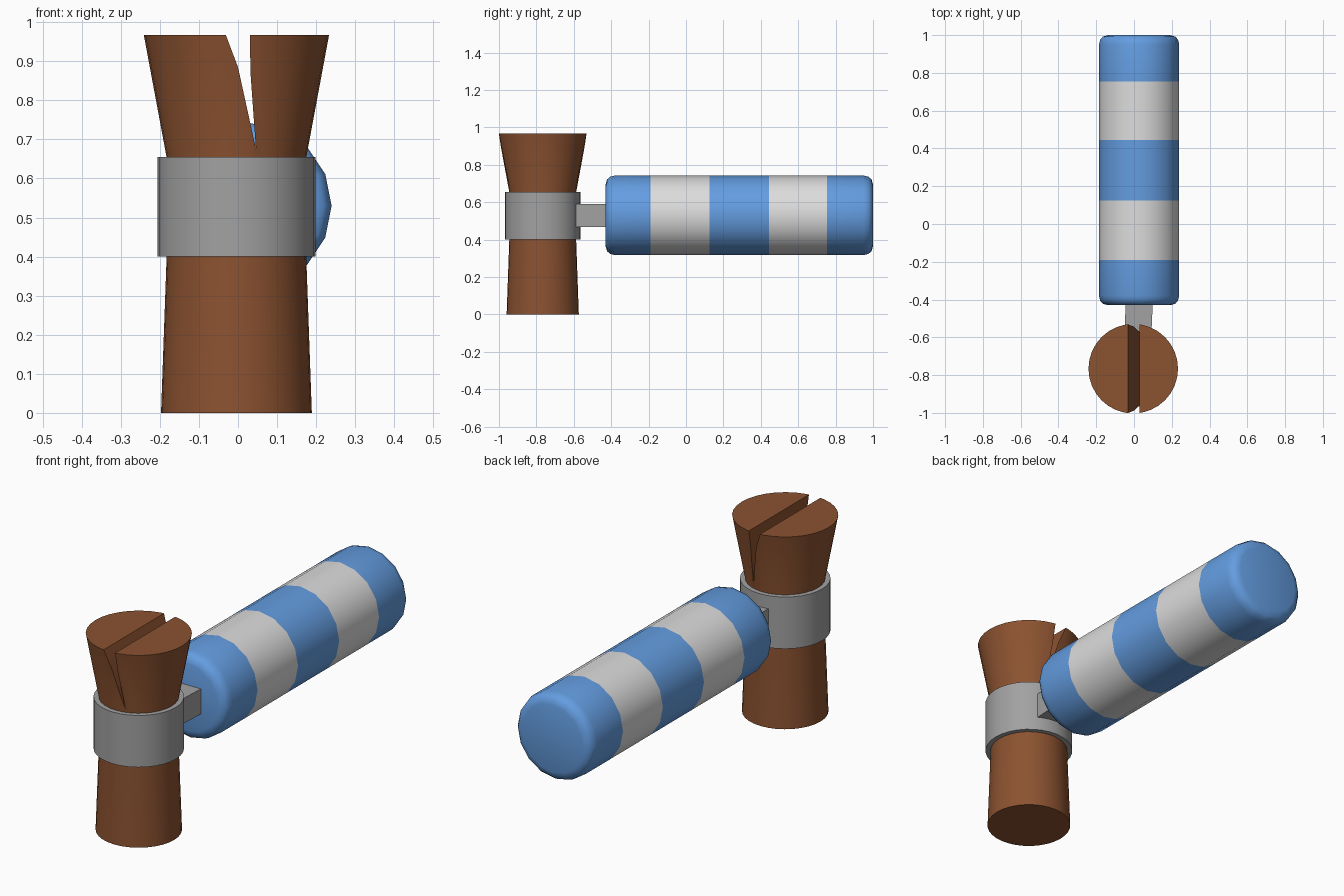
import bpy, bmesh, math
from mathutils import Vector

if "Cube" in bpy.data.objects:
    bpy.data.objects.remove(bpy.data.objects["Cube"])


def material(name, rgb):
    m = bpy.data.materials.new(name)
    m.diffuse_color = (*rgb, 1)
    m.use_nodes = True
    m.node_tree.nodes["Principled BSDF"].inputs["Base Color"].default_value = m.diffuse_color
    return m


BLUE = material("blue", (0.127, 0.337, 0.75))
WHITE = material("off white", (0.72, 0.72, 0.72))
GREY = material("metal grey", (0.36, 0.36, 0.36))
BROWN = material("wood brown", (0.26, 0.085, 0.03))


def make_object(name, bm, mats, smooth=True):
    bmesh.ops.recalc_face_normals(bm, faces=bm.faces)
    me = bpy.data.meshes.new(name)
    bm.to_mesh(me)
    bm.free()
    for m in mats:
        me.materials.append(m)
    ob = bpy.data.objects.new(name, me)
    bpy.context.collection.objects.link(ob)
    bpy.ops.object.select_all(action='DESELECT')
    ob.select_set(True)
    bpy.context.view_layer.objects.active = ob
    if smooth:
        bpy.ops.object.shade_smooth_by_angle(angle=math.radians(40))
    return ob


def lathe(profile, sides, centre, axis='Z', closed=False):
    """Revolve (radius, height) points; open profiles get flat end caps."""
    bm = bmesh.new()
    rings = []
    for r, h in profile:
        ring = []
        for i in range(sides):
            a = 2 * math.pi * i / sides
            u, v = r * math.cos(a), r * math.sin(a)
            p = (u, v, h) if axis == 'Z' else (u, h, v)
            ring.append(bm.verts.new(Vector(p) + Vector(centre)))
        rings.append(ring)
    pairs = list(zip(rings, rings[1:]))
    if closed:
        pairs.append((rings[-1], rings[0]))
    else:
        bm.faces.new(rings[0])
        bm.faces.new(rings[-1])
    for a, b in pairs:
        for i in range(sides):
            j = (i + 1) % sides
            bm.faces.new((a[i], a[j], b[j], b[i]))
    return bm


PX, PY = -0.004, -0.766

# wooden post, flared at the top
post = make_object("wooden_post", lathe(
    [(0.193, 0), (0.178, 0.42), (0.178, 0.65), (0.237, 0.967)], 32, (PX, PY, 0)), [BROWN], False)

# crooked split cut down from the top of the post
bm = bmesh.new()
outline = [(-0.036, 0.99), (-0.031, 0.967), (0.0, 0.885), (0.046, 0.675), (0.032, 0.87), (0.03, 0.99)]
face = bm.faces.new([bm.verts.new((x, -1.2, z)) for x, z in outline])
ext = bmesh.ops.extrude_face_region(bm, geom=[face])
bmesh.ops.translate(bm, vec=(0, 0.9, 0), verts=[g for g in ext["geom"] if isinstance(g, bmesh.types.BMVert)])
cutter = make_object("split_cutter", bm, [BROWN], False)
mod = post.modifiers.new("split", 'BOOLEAN')
mod.operation = 'DIFFERENCE'
mod.solver = 'EXACT'
mod.object = cutter
bpy.context.view_layer.objects.active = post
bpy.ops.object.modifier_apply(modifier=mod.name)
bpy.data.objects.remove(cutter)
bpy.ops.object.select_all(action='DESELECT')
post.select_set(True)
bpy.ops.object.shade_smooth_by_angle(angle=math.radians(40))

# metal band round the post
make_object("metal_band", lathe(
    [(0.174, 0.40), (0.202, 0.40), (0.202, 0.655), (0.174, 0.655)], 32, (PX, PY, 0), closed=True), [GREY])

# square arm joining band and roller
bm = bmesh.new()
bmesh.ops.create_cube(bm, size=1)
for v in bm.verts:
    v.co = (0.024 + v.co.x * 0.143 + v.co.y * 0.008, -0.505 + v.co.y * 0.18, 0.529 + v.co.z * 0.124)
make_object("connecting_arm", bm, [GREY], False)

# striped roller with rounded ends
stripes = [-0.19, 0.125, 0.445, 0.755]
R = 0.2125
end = [(0.165, 0.0), (0.192, 0.008), (0.206, 0.024), (R, 0.05)]
profile = [(r, -0.43 + d) for r, d in end] + [(R, y) for y in stripes]
profile += [(r, 1.0 - d) for r, d in reversed(end)]
bm = lathe(profile, 16, (0.027, 0, 0.53), axis='Y')
for f in bm.faces:
    y = f.calc_center_median().y
    f.material_index = sum(y > s for s in stripes) % 2
make_object("striped_roller", bm, [BLUE, WHITE])
